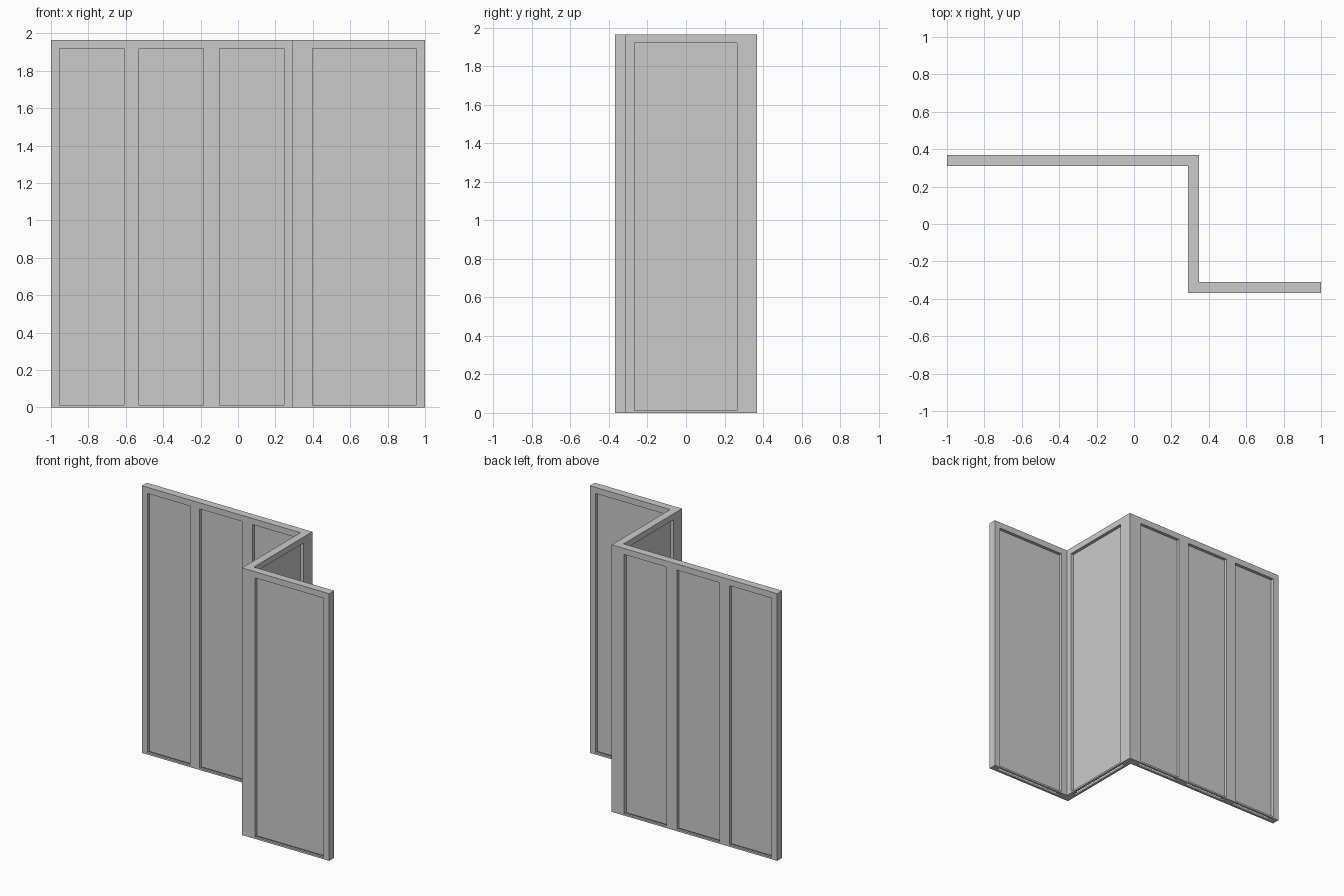
import bpy
from mathutils import Vector

if "Cube" in bpy.data.objects:
    bpy.data.objects.remove(bpy.data.objects["Cube"])

H, T, Z0, Z1 = 1.965, 0.057, 0.013, 1.92   # height, wall thickness, opening bottom and top
GROOVE = 0.022                             # groove under each pane
PANE = 0.01


def box(name, lo, hi):
    lo, hi = Vector(lo), Vector(hi)
    bpy.ops.mesh.primitive_cube_add(size=1, location=(lo + hi) / 2)
    ob = bpy.context.object
    ob.name = name
    ob.scale = hi - lo
    bpy.ops.object.transform_apply(location=False, rotation=False, scale=True)
    return ob


def cut(target, tool):
    mod = target.modifiers.new("opening", 'BOOLEAN')
    mod.operation = 'DIFFERENCE'
    mod.solver = 'EXACT'
    mod.object = tool
    tool.hide_render = True
    tool.hide_set(True)


# Z-shaped frame extruded from its plan
plan = [(-1, .368), (-1, .368 - T), (.29, .368 - T), (.29, -.368), (1, -.368),
        (1, -.368 + T), (.29 + T, -.368 + T), (.29 + T, .368)]
n = len(plan)
verts = [(x, y, z) for z in (0, H) for x, y in plan]
faces = [tuple(range(n))[::-1], tuple(range(n, 2 * n))]
faces += [(i, (i + 1) % n, n + (i + 1) % n, n + i) for i in range(n)]
mesh = bpy.data.meshes.new("frame")
mesh.from_pydata(verts, [], faces)
frame = bpy.data.objects.new("frame", mesh)
bpy.context.collection.objects.link(frame)

# Bays: direction of the wall, centre line, opening start and end
c = .368 - T / 2
bays = [('x', c, -.955, -.61), ('x', c, -.53, -.185), ('x', c, -.10, .245),
        ('x', -c, .397, .953), ('y', .29 + T / 2, -.268, .266)]


def bay_box(name, axis, mid, a, b, half, z0, z1):
    if axis == 'x':
        return box(name, (a, mid - half, z0), (b, mid + half, z1))
    return box(name, (mid - half, a, z0), (mid + half, b, z1))


for i, bay in enumerate(bays, 1):
    # window opening, groove below it, and the thin pane
    cut(frame, bay_box(f"opening_cutter_{i}", *bay, T, Z0, Z1))
    cut(frame, bay_box(f"groove_cutter_{i}", *bay, GROOVE / 2, -.05, Z0 + .01))
    bay_box(f"pane_{i}", *bay, PANE / 2, Z0, Z1)
